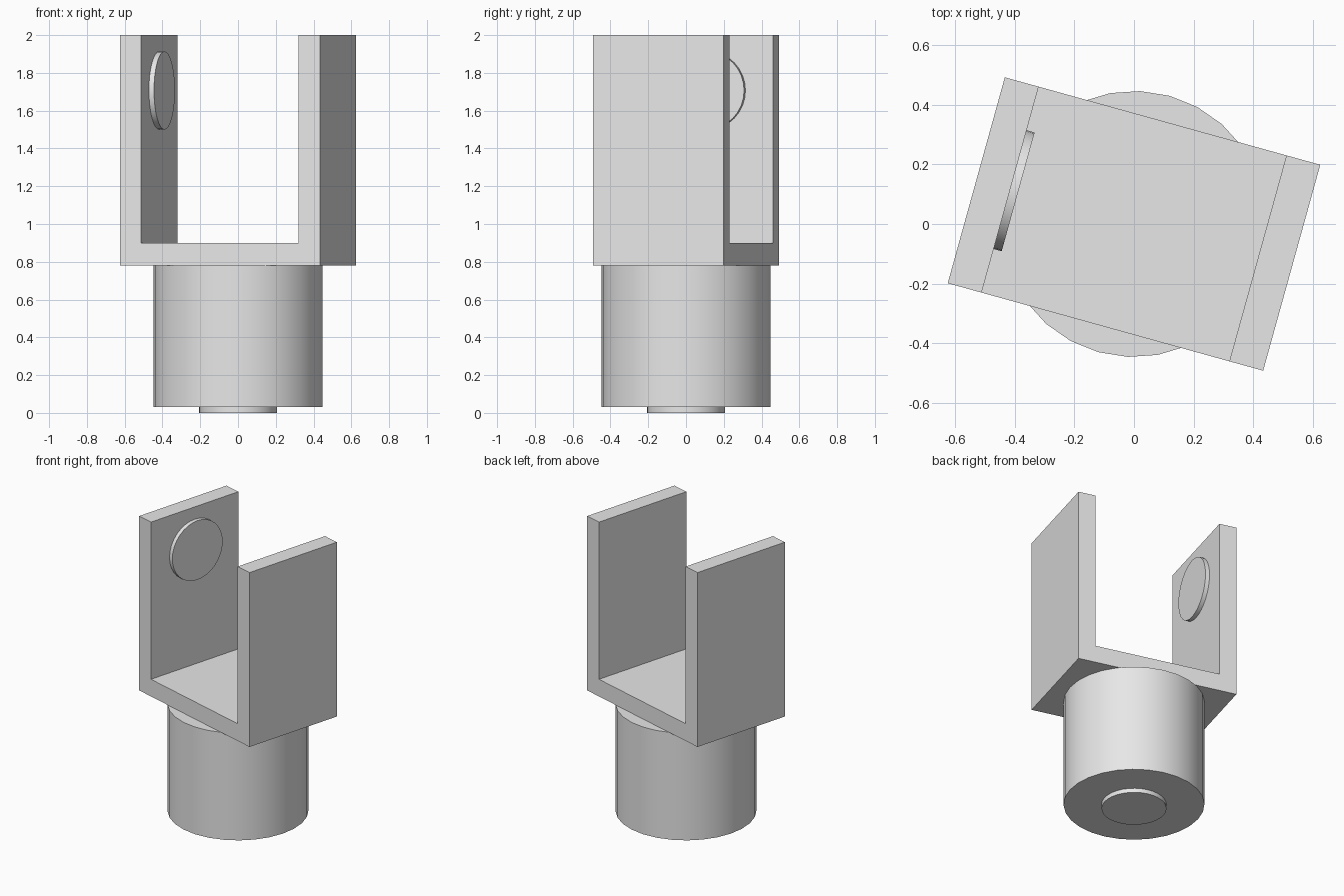
import bpy
import bmesh
import math
from mathutils import Matrix

cube = bpy.data.objects.get("Cube")
if cube:
    bpy.data.objects.remove(cube, do_unlink=True)

grey = bpy.data.materials.new("plain grey")
grey.use_nodes = True
grey.diffuse_color = (0.8, 0.8, 0.8, 1)
grey.node_tree.nodes["Principled BSDF"].inputs["Base Color"].default_value = (0.8, 0.8, 0.8, 1)

# The whole fitting is turned about the vertical axis
TURN = Matrix.Rotation(math.radians(-15.5), 4, "Z")
HALF_W, HALF_D, WALL = 0.55, 0.359, 0.118
BASE, FLOOR, TOP = 0.78, 0.90, 2.0
INNER = HALF_W - WALL


def finish(name, bm, smooth=False):
    bmesh.ops.recalc_face_normals(bm, faces=bm.faces)
    mesh = bpy.data.meshes.new(name)
    bm.to_mesh(mesh)
    bm.free()
    mesh.materials.append(grey)
    obj = bpy.data.objects.new(name, mesh)
    bpy.context.collection.objects.link(obj)
    obj.matrix_world = TURN
    if smooth:
        bpy.ops.object.select_all(action="DESELECT")
        obj.select_set(True)
        bpy.context.view_layer.objects.active = obj
        bpy.ops.object.shade_smooth_by_angle(angle=math.radians(30))
    return obj


def cylinder(name, radius, depth, sides, placement):
    bm = bmesh.new()
    bmesh.ops.create_cone(bm, cap_ends=True, segments=sides, radius1=radius,
                          radius2=radius, depth=depth)
    # Start the sides on the local y axis
    bm.transform(placement @ Matrix.Rotation(math.pi / 2, 4, "Z"))
    return finish(name, bm, smooth=True)


# U-shaped fork: a profile extruded front to back
right_half = [(HALF_W, BASE), (HALF_W, TOP), (INNER, TOP), (INNER, FLOOR)]
profile = right_half + [(-x, z) for x, z in reversed(right_half)]
bm = bmesh.new()
face = bm.faces.new([bm.verts.new((x, -HALF_D, z)) for x, z in profile])
extruded = bmesh.ops.extrude_face_region(bm, geom=[face], use_keep_orig=True)
moved = [v for v in extruded["geom"] if isinstance(v, bmesh.types.BMVert)]
bmesh.ops.translate(bm, verts=moved, vec=(0, 2 * HALF_D, 0))
finish("fork_bracket", bm)

# Round stem below the fork
STEM_FOOT = 0.03
cylinder("stem", 0.447, BASE - STEM_FOOT, 28,
         Matrix.Translation((0, 0, (BASE + STEM_FOOT) / 2)))

# Small boss under the stem
cylinder("bottom_boss", 0.206, 0.04, 32, Matrix.Translation((0, 0, 0.02)))

# Round pad on the inside of the right arm
cylinder("arm_pad", 0.207, 0.038, 32,
         Matrix.Translation((-INNER + 0.009, 0, 1.707))
         @ Matrix.Rotation(math.pi / 2, 4, "Y"))
